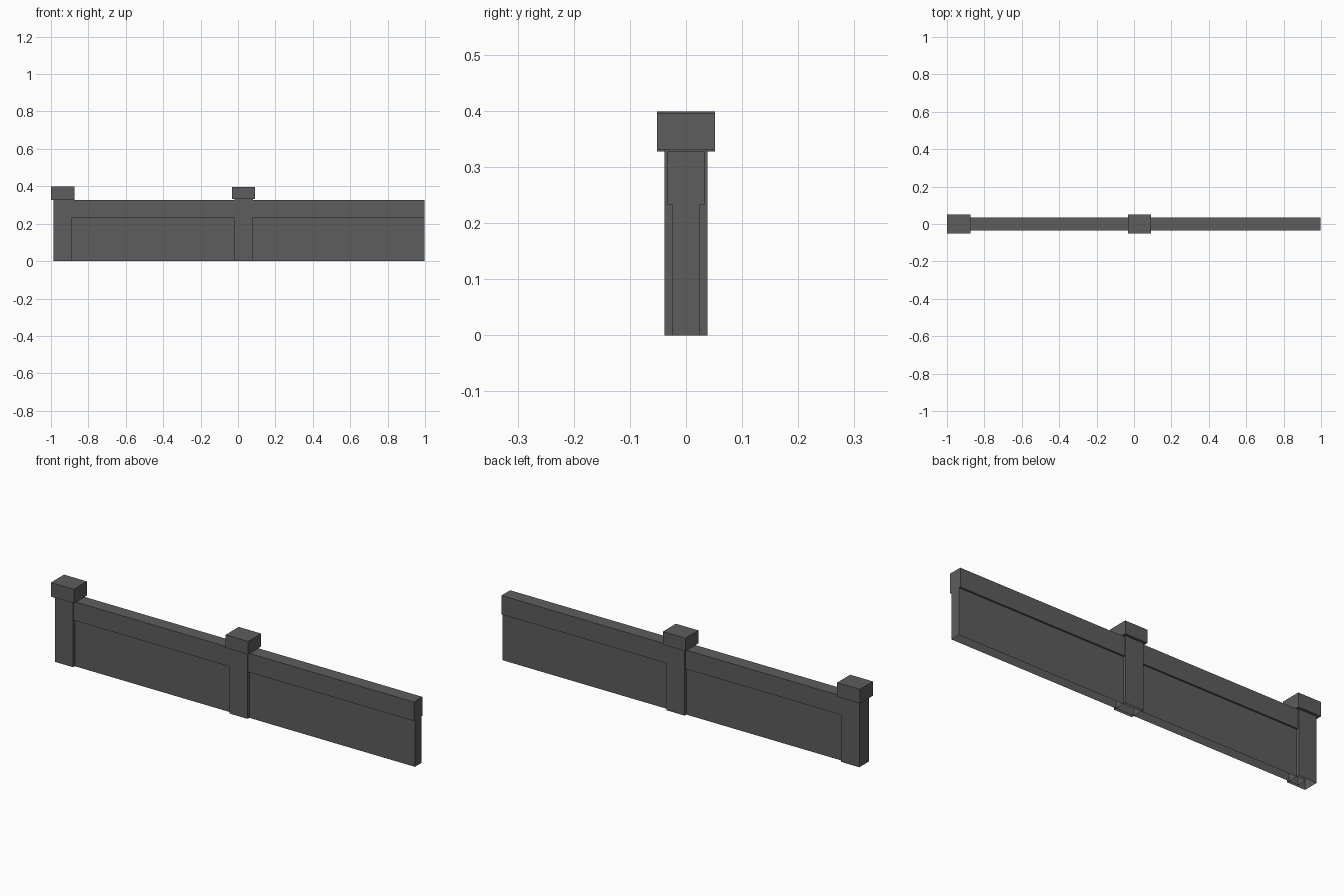
import bpy, bmesh

if "Cube" in bpy.data.objects:
    bpy.data.objects.remove(bpy.data.objects["Cube"])

grey = bpy.data.materials.new("dark_grey_stone")
grey.diffuse_color = (0.11, 0.11, 0.11, 1)
grey.use_nodes = True
grey.node_tree.nodes["Principled BSDF"].inputs["Base Color"].default_value = grey.diffuse_color


def box(name, x, y, z, open_bottom=False):
    """Box from x range, half depth y and z range."""
    bm = bmesh.new()
    bmesh.ops.create_cube(bm, size=1)
    for v in bm.verts:
        v.co = (x[v.co.x > 0], y if v.co.y > 0 else -y, z[v.co.z > 0])
    if open_bottom:
        bm.normal_update()
        down = [f for f in bm.faces if f.normal.z < -0.5]
        bmesh.ops.delete(bm, geom=down, context='FACES_ONLY')
    me = bpy.data.meshes.new(name)
    bm.to_mesh(me)
    bm.free()
    me.materials.append(grey)
    ob = bpy.data.objects.new(name, me)
    bpy.context.collection.objects.link(ob)
    return ob


# Wall: thin panel with a thicker coping rail on top
START, END = -0.937, 0.998
box("wall_panel", (START, END), 0.025, (0, 0.233), open_bottom=True)
box("coping_rail", (START, END), 0.034, (0.233, 0.328))

# Two posts with overhanging caps; the second cap is slightly smaller
for name, cx, half, z in (("end", START, 0.063, (0.328, 0.399)),
                          ("middle", 0.030, 0.062, (0.331, 0.396))):
    box(name + "_post", (cx - 0.05, cx + 0.05), 0.0385, (0, z[0]), open_bottom=True)
    box(name + "_cap", (cx - half, cx + half), 0.0515, z)
